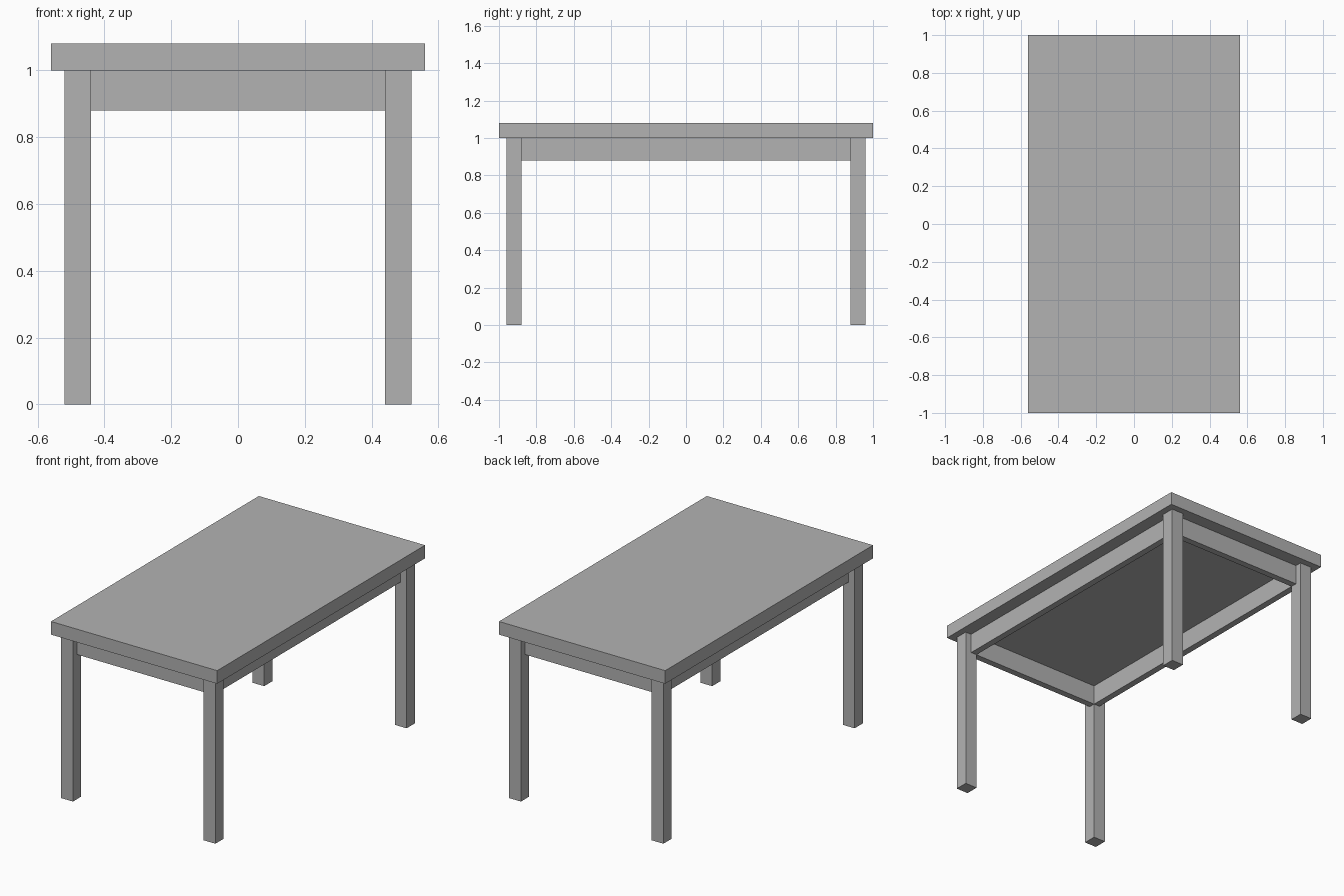
import bpy

default = bpy.data.objects.get("Cube")
if default:
    bpy.data.objects.remove(default, do_unlink=True)

GREY = (0.448, 0.448, 0.448, 1.0)
grey = bpy.data.materials.new("plain grey")
grey.use_nodes = True
grey.diffuse_color = GREY
grey.node_tree.nodes["Principled BSDF"].inputs["Base Color"].default_value = GREY


def box(name, center, size):
    """Add a flat-shaded box with its size baked into the mesh."""
    bpy.ops.mesh.primitive_cube_add(size=1, location=center)
    obj = bpy.context.object
    obj.name = obj.data.name = name
    for v in obj.data.vertices:
        v.co = [c * s for c, s in zip(v.co, size)]
    obj.data.materials.append(grey)
    return obj


LEG_X, LEG_Y, LEG = 0.48, 0.92, 0.08       # leg centres and thickness
LEG_H, TOP_H = 1.0, 0.08
APRON_H, APRON_T = 0.12, 0.04
apron_z = LEG_H - APRON_H / 2

# Table top
box("table_top", (0, 0, LEG_H + TOP_H / 2), (1.12, 2.0, TOP_H))

# Four square legs
for y_name, sy in (("front", -1), ("back", 1)):
    for x_name, sx in (("left", 1), ("right", -1)):
        box(f"{y_name}_{x_name}_leg", (sx * LEG_X, sy * LEG_Y, LEG_H / 2), (LEG, LEG, LEG_H))

# Aprons between the legs, flush with their inner faces
inset = LEG / 2 - APRON_T / 2
for name, s in (("front", -1), ("back", 1)):
    box(f"{name}_apron", (0, s * (LEG_Y - inset), apron_z),
        (2 * LEG_X - LEG, APRON_T, APRON_H))
for name, s in (("left", 1), ("right", -1)):
    box(f"{name}_apron", (s * (LEG_X - inset), 0, apron_z),
        (APRON_T, 2 * LEG_Y - LEG, APRON_H))
